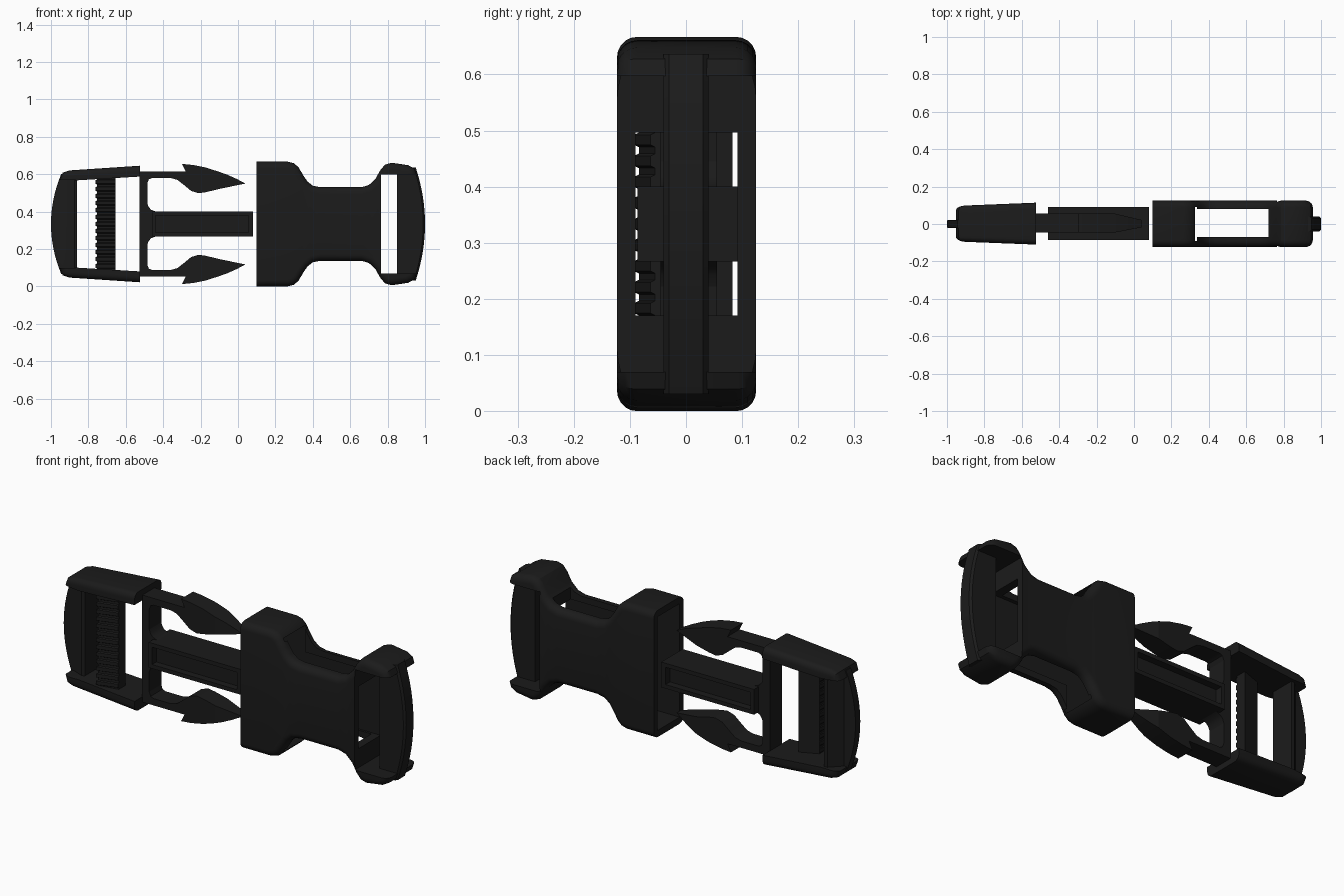
import bpy, bmesh, math
from mathutils import Vector

if "Cube" in bpy.data.objects:
    bpy.data.objects.remove(bpy.data.objects["Cube"])

H = 0.667  # overall height, the buckle is mirrored about z = H/2

mat = bpy.data.materials.new("black_plastic")
mat.diffuse_color = (0.011, 0.011, 0.011, 1)
mat.use_nodes = True
mat.node_tree.nodes["Principled BSDF"].inputs["Base Color"].default_value = mat.diffuse_color


def loft(name, rings, both=False):
    """Skin closed rings of points, cap the ends; both adds a z-mirrored copy."""
    bm = bmesh.new()
    for flip in ((False, True) if both else (False,)):
        vs = [[bm.verts.new((x, y, H - z if flip else z)) for x, y, z in r] for r in rings]
        n = len(vs[0])
        for a, b in zip(vs, vs[1:]):
            for i in range(n):
                j = (i + 1) % n
                bm.faces.new((a[i], a[j], b[j], b[i]))
        bm.faces.new(vs[0])
        bm.faces.new(vs[-1])
    bmesh.ops.recalc_face_normals(bm, faces=bm.faces)
    me = bpy.data.meshes.new(name)
    bm.to_mesh(me)
    bm.free()
    ob = bpy.data.objects.new(name, me)
    bpy.context.collection.objects.link(ob)
    me.materials.append(mat)
    return ob


def plate(name, prof, y0, y1, r=0, keep=lambda x, z: (1, 1), ky=lambda x: 1,
          both=False, seg=5):
    """Extrude an x-z profile along y with optional rounded rims and y taper."""
    P = [Vector(p) for p in prof]
    n = len(P)
    area = sum(P[i].x * P[(i + 1) % n].y - P[(i + 1) % n].x * P[i].y for i in range(n))
    s = 1 if area > 0 else -1
    offs = []
    for i in range(n):
        d0 = (P[i] - P[i - 1]).normalized()
        d1 = (P[(i + 1) % n] - P[i]).normalized()
        n0, n1 = Vector((-d0.y, d0.x)) * s, Vector((-d1.y, d1.x)) * s
        m = (n0 + n1) / (1 + n0.dot(n1))
        kx, kz = keep(*P[i])
        offs.append(Vector((m.x * kx, m.y * kz)))
    if r:
        half = [(r * (1 - math.cos(a)), r * (1 - math.sin(a)))
                for a in (i / seg * math.pi / 2 for i in range(seg + 1))]
        levels = [(y0 + h, d) for h, d in half] + [(y1 - h, d) for h, d in reversed(half)]
    else:
        levels = [(y0, 0), (y1, 0)]
    rings = []
    for y, d in levels:
        q = [p + o * d for p, o in zip(P, offs)]
        rings.append([(a.x, y * ky(p.x), a.y) for a, p in zip(q, P)])
    return loft(name, rings, both)


def cut(ob, x0, x1, y0, y1, z0, z1):
    """Subtract a box from an object."""
    c = plate("cutter", [(x0, z0), (x1, z0), (x1, z1), (x0, z1)], y0, y1)
    c.hide_render = True
    m = ob.modifiers.new("cut", 'BOOLEAN')
    m.operation, m.solver, m.object = 'DIFFERENCE', 'EXACT', c
    bpy.context.view_layer.objects.active = ob
    bpy.ops.object.modifier_apply(modifier="cut")
    bpy.data.objects.remove(c)


def mirrored(top):
    return top + [(x, H - z) for x, z in reversed(top)]


# --- socket half: waisted hollow body with open sides
body = plate("socket_body", mirrored([
    (.1, .667), (.265, .667), (.30, .658), (.325, .635), (.35, .592), (.372, .56),
    (.40, .538), (.44, .53), (.66, .53), (.70, .542), (.735, .575), (.76, .62),
    (.785, .65), (.82, .661), (.91, .648), (.945, .628), (.96, .585)]),
    -.123, .125, r=.036, keep=lambda x, z: (x > .101, 1))
cut(body, .05, .336, -.09, .092, .035, H - .035)    # mouth
cut(body, .30, .80, -.09, .092, .17, H - .17)       # inner passage
cut(body, .335, .72, -.07, .08, -.1, H + .1)        # side windows
cut(body, .765, 1.1, -.2, .2, .07, H - .07)         # strap slot

# bowed strap bar between the socket cheeks
rings = []
for i in range(17):
    t = i / 8 - 1
    xo, z = 1 - .05 * t * t, H / 2 + t * .303
    rings.append([(.85, -.04, z), (xo - .01, -.04, z), (xo, -.03, z),
                  (xo, .03, z), (xo - .01, .04, z), (.85, .04, z)])
loft("socket_strap_bar", rings)

# --- plug half: tapered side cheeks
plate("plug_cheeks", [(-.525, .645), (-.9, .62), (-.937, .608), (-.952, .57),
                      (-.86, .567), (-.525, .587)], -.11, .114, r=.03,
      keep=lambda x, z: (x < -.91, z > .6),
      ky=lambda x: 1 - .15 * (-.525 - x) / .425, both=True)

# bowed end bar with a wedge-shaped section
rings = []
for i in range(17):
    t = i / 8 - 1
    xo, z = -1 + .055 * t * t, H / 2 + t * .268
    rings.append([(xo, -.02, z), (-.935, -.022, z), (-.875, -.05, z), (-.86, -.045, z),
                  (-.86, .083, z), (-.88, .083, z), (-.935, .022, z), (xo, .02, z)])
loft("plug_end_bar", rings)

# tilted strap-grip bar with ridges
rings = []
pitch = .0375


def grip(z, d):
    rings.append([(-.755 - d, -.084 - d, z), (-.655, -.055 - d, z),
                  (-.655, .0, z), (-.755, -.03, z)])


grip(.08, 0)
for k in range(13):
    z = H / 2 + (k - 6) * pitch
    for dz, d in ((-.013, 0), (-.009, .008), (.009, .008), (.013, 0)):
        grip(z + dz, d)
grip(H - .08, 0)
loft("plug_grip_bar", rings)

# crossbar carrying the arms and tongue, with flared tongue root
plate("plug_crossbar", mirrored([(-.527, .612), (-.485, .612)]), -.045, .055)
plate("tongue_root", mirrored([(-.5, .45), (-.485, .445), (-.478, .425), (-.465, .41),
                               (-.44, .4)]), -.045, .055)

# centre tongue, grooved front and back
tongue = plate("tongue", mirrored([(-.46, .4), (.08, .4)]), -.086, .092)
for y0, y1 in ((-.2, -.05), (.055, .2)):
    cut(tongue, -.44, .055, y0, y1, .288, H - .288)

# flexible arms with barbed heads
plate("plug_arms", [
    (-.527, .615), (-.28, .615), (-.30, .655), (-.24, .649), (-.17, .635), (-.1, .612),
    (-.1, .521), (-.17, .504), (-.21, .498), (-.25, .51), (-.29, .543), (-.325, .57),
    (-.36, .579), (-.46, .579), (-.477, .572), (-.485, .55), (-.5, .55)],
    -.045, .055, both=True)
plate("arm_tips", [(-.1, .612), (-.06, .598), (-.01, .576), (.04, .55), (-.1, .521)],
      -.045, .055, ky=lambda x: 1 - .6 * (x + .1) / .14, both=True)

# smooth the rounded surfaces, keep hard edges crisp
bpy.ops.object.select_all(action='SELECT')
bpy.context.view_layer.objects.active = body
bpy.ops.object.shade_smooth_by_angle(angle=math.radians(30))
